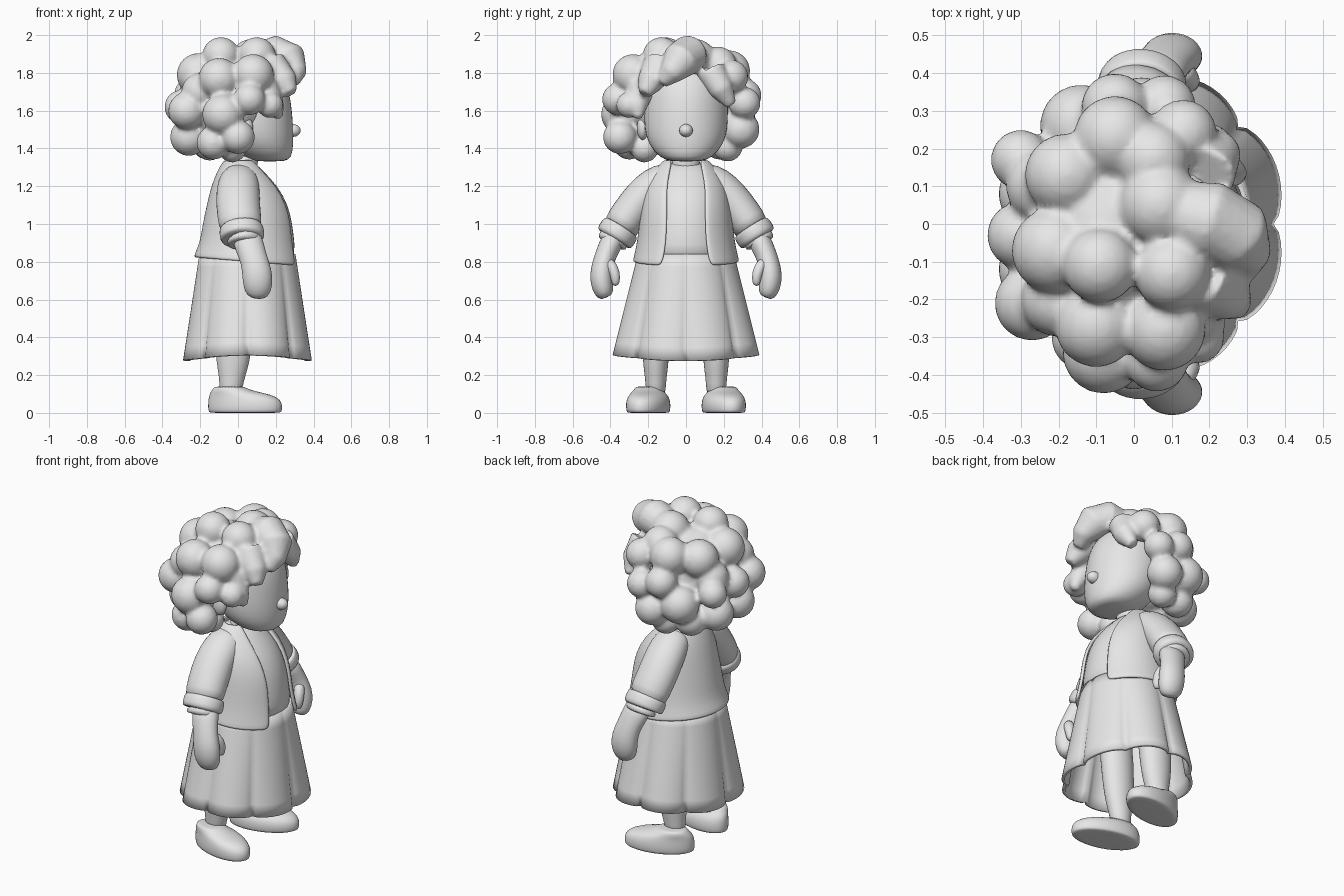
import bpy
import bmesh
from math import sin, cos, asin, pi
from mathutils import Vector, Matrix

cube = bpy.data.objects.get("Cube")
if cube:
    bpy.data.objects.remove(cube)

GREY = (0.8, 0.8, 0.8, 1)
clay = bpy.data.materials.new("plain grey")
clay.use_nodes = True
clay.diffuse_color = GREY
clay.node_tree.nodes["Principled BSDF"].inputs["Base Color"].default_value = GREY


def finish(name, bm, subdiv=0, mirror=False, thick=0):
    """Turn a bmesh into a smooth object with the usual modifiers."""
    bmesh.ops.recalc_face_normals(bm, faces=bm.faces)
    mesh = bpy.data.meshes.new(name)
    bm.to_mesh(mesh)
    bm.free()
    for face in mesh.polygons:
        face.use_smooth = True
    mesh.materials.append(clay)
    obj = bpy.data.objects.new(name, mesh)
    bpy.context.collection.objects.link(obj)
    if thick:
        mod = obj.modifiers.new("Thickness", "SOLIDIFY")
        mod.thickness, mod.offset = thick, 0
    if mirror:
        mod = obj.modifiers.new("Mirror", "MIRROR")
        mod.use_axis = (False, True, False)
        mod.use_mirror_merge = False
    if subdiv:
        mod = obj.modifiers.new("Smooth", "SUBSURF")
        mod.levels = mod.render_levels = subdiv
    return obj


def skin(bm, rings, closed=True, caps=True):
    """Join rings of points with quads."""
    rows = [[bm.verts.new(p) for p in ring] for ring in rings]
    n = len(rows[0])
    for a, b in zip(rows, rows[1:]):
        for j in range(n if closed else n - 1):
            k = (j + 1) % n
            bm.faces.new((a[j], a[k], b[k], b[j]))
    if caps:
        bm.faces.new(rows[0][::-1])
        bm.faces.new(rows[-1])


def ovals(sections, n=24, cy=0, turn=0):
    """Level oval rings from (z, centre x, radius x, radius y)."""
    spin = Matrix.Rotation(turn, 3, "Z")
    return [[spin @ Vector((rx * cos(2 * pi * j / n), ry * sin(2 * pi * j / n), 0))
             + Vector((cx, cy, z)) for j in range(n)] for z, cx, rx, ry in sections]


def tube(bm, path, ref=(1, 0, 0), wide=1.0, n=16):
    """Round tube through (x, y, z, radius); wide stretches it along ref."""
    pts = [Vector(p[:3]) for p in path]
    rings = []
    for i, p in enumerate(pts):
        t = (pts[min(i + 1, len(pts) - 1)] - pts[max(i - 1, 0)]).normalized()
        u = Vector(ref)
        u = (u - t * u.dot(t)).normalized()
        v = t.cross(u)
        r = path[i][3]
        rings.append([p + r * (wide * u * cos(2 * pi * j / n) + v * sin(2 * pi * j / n))
                      for j in range(n)])
    skin(bm, rings)


def ball(bm, centre, size):
    mat = Matrix.Translation(centre) @ Matrix.Diagonal((*size, 1))
    bmesh.ops.create_icosphere(bm, subdivisions=3, radius=1, matrix=mat)


# Head, nose, ears and neck
bm = bmesh.new()
skin(bm, ovals([(1.33, .17, .08, .08), (1.35, .155, .13, .14), (1.42, .11, .185, .2),
                (1.5, .085, .21, .222), (1.6, .06, .228, .225), (1.7, .04, .235, .222),
                (1.8, .03, .2, .2), (1.88, .02, .12, .12)]))
finish("head", bm, 1)
bm = bmesh.new()
ball(bm, (.29, 0, 1.495), (.042, .036, .034))
finish("nose", bm)
bm = bmesh.new()
ball(bm, (.03, .23, 1.51), (.05, .03, .065))
finish("ear", bm, mirror=True)
bm = bmesh.new()
skin(bm, ovals([(1.24, .02, .08, .09), (1.3, .03, .07, .075), (1.4, .05, .07, .07)]))
finish("neck", bm, 1)

# Curly hair: uneven curls and swept locks around a core, fused into one surface
CURLS = [(-.05, .23, 1.81, .11), (-.18, .13, 1.79, .11), (-.21, -.07, 1.79, .115),
         (-.09, -.11, 1.89, .1), (-.3, .17, 1.62, .08), (-.3, -.03, 1.62, .09),
         (-.27, -.21, 1.6, .1), (-.1, -.27, 1.77, .11), (.08, -.28, 1.79, .11),
         (.06, -.36, 1.66, .085), (-.08, -.34, 1.58, .11), (.17, -.3, 1.63, .07),
         (.1, -.13, 1.89, .1), (.07, .05, 1.87, .11), (.05, .17, 1.84, .1),
         (.13, .24, 1.78, .09), (-.05, .31, 1.68, .09), (.08, .31, 1.64, .085),
         (.02, .29, 1.5, .1), (-.14, .26, 1.55, .11), (-.02, .22, 1.41, .08),
         (0, -.35, 1.46, .09), (-.13, -.3, 1.43, .09), (-.03, -.22, 1.4, .075),
         (-.26, -.12, 1.46, .1), (-.26, .08, 1.46, .1), (-.15, 0, 1.42, .085),
         (-.16, .18, 1.43, .09), (-.24, .1, 1.68, .1), (-.2, -.2, 1.7, .1)]
LOCKS = [[(.1, .03, 1.87, .09), (.2, .01, 1.895, .105), (.27, -.03, 1.865, .1),
          (.3, -.08, 1.8, .065), (.29, -.13, 1.75, .035)],
         [(.17, -.14, 1.84, .09), (.25, -.19, 1.75, .07), (.28, -.22, 1.69, .035)],
         [(.14, -.24, 1.72, .08), (.2, -.26, 1.61, .05), (.22, -.25, 1.56, .02)],
         [(.19, .13, 1.81, .08), (.22, .19, 1.71, .065), (.21, .24, 1.63, .03)]]
bm = bmesh.new()
ball(bm, (-.06, -.03, 1.64), (.23, .28, .26))
for x, y, z, r in CURLS:
    ball(bm, (x, y, z), (r, r, r))
for lock in LOCKS:
    tube(bm, lock, ref=(1, 1, 0))
hair = finish("curly_hair", bm)
mod = hair.modifiers.new("Fuse", "REMESH")
mod.mode, mod.voxel_size, mod.use_smooth_shade = "VOXEL", .013, True
mod = hair.modifiers.new("Soften", "SMOOTH")
mod.factor, mod.iterations = .5, 3

# Dress top
bm = bmesh.new()
skin(bm, ovals([(.76, .055, .255, .255), (.9, .06, .242, .235), (1.0, .06, .23, .225),
                (1.1, .06, .208, .214), (1.2, .045, .168, .192), (1.28, .025, .11, .145),
                (1.33, .02, .07, .09)]))
finish("dress_top", bm, 1)

# Pleated skirt, with sharp valleys between soft folds
bm = bmesh.new()
rings = []
for step in range(9):
    t = step / 8
    ring = []
    for j in range(96):
        a = 2 * pi * j / 96
        fold = 1 - (.03 + .07 * t) * (1 - abs(sin(4 * a)) ** .6)
        hem = .305 - .03 * cos(a) ** 2
        ring.append((.05 + (.25 + .095 * t) * fold * cos(a),
                     (.25 + .145 * t) * fold * sin(a), .84 + (hem - .84) * t))
    rings.append(ring)
skin(bm, rings, caps=False)
finish("skirt", bm, thick=.018)

# Open jacket: rings that leave a gap at the chest
JACKET = [(.8, .055, .28, .275, .14), (.82, .055, .274, .268, .12), (.9, .057, .25, .25, .105),
          (1.0, .06, .237, .238, .1), (1.1, .06, .216, .227, .1), (1.2, .045, .177, .206, .1),
          (1.28, .02, .12, .16, .085), (1.34, .015, .078, .105, .075)]
bm = bmesh.new()
rings = []
for z, cx, rx, ry, gap in JACKET:
    a0 = asin(gap / ry)
    angles = [a0 + (2 * pi - 2 * a0) * j / 32 for j in range(33)]
    tilt = .08 if z < .85 else 0
    rings.append([(cx + rx * cos(a), ry * sin(a), z - tilt * rx * cos(a)) for a in angles])
skin(bm, rings, closed=False, caps=False)
finish("jacket", bm, 1, thick=.02)

# Sleeves, rolled cuffs and frills
bm = bmesh.new()
tube(bm, [(.01, .05, 1.26, .07), (.005, .13, 1.235, .092), (0, .2, 1.18, .1),
          (0, .265, 1.1, .102), (.01, .33, 1.01, .1), (.02, .36, .96, .095)], wide=1.17)
finish("sleeve", bm, 1, mirror=True)
bm = bmesh.new()
tube(bm, [(.015, .34, .985, .09), (.015, .343, .98, .106), (.02, .36, .955, .108),
          (.025, .38, .925, .108), (.025, .384, .918, .09)], wide=1.12)
finish("cuff", bm, 1, mirror=True)
bm = bmesh.new()
tube(bm, [(.025, .37, .94, .085), (.035, .395, .9, .085), (.035, .397, .895, .07)], wide=1.1)
finish("sleeve_frill", bm, 1, mirror=True)

# Forearm with mitten hand, and thumb
bm = bmesh.new()
tube(bm, [(.04, .37, .95, .065), (.065, .41, .87, .06), (.085, .435, .81, .056),
          (.1, .447, .75, .062), (.105, .447, .69, .062), (.105, .435, .64, .054),
          (.1, .42, .61, .035)], wide=1.3)
finish("hand", bm, 1, mirror=True)
bm = bmesh.new()
tube(bm, [(.12, .42, .81, .03), (.145, .385, .765, .031), (.15, .37, .71, .026),
          (.145, .375, .67, .016)])
finish("thumb", bm, 1, mirror=True)

# Legs and shoes
bm = bmesh.new()
skin(bm, ovals([(.08, -.04, .06, .052), (.16, -.035, .062, .054), (.23, -.028, .08, .064),
                (.32, -.025, .096, .072), (.5, -.01, .1, .08), (.7, 0, .1, .085)], cy=.16))
finish("leg", bm, 1, mirror=True)
bm = bmesh.new()
skin(bm, ovals([(0, .038, .19, .097), (.002, .038, .2, .104), (.03, .038, .205, .11),
                (.07, .036, .2, .107), (.098, .012, .17, .094), (.115, -.03, .115, .078),
                (.135, -.045, .085, .068), (.14, -.045, .07, .06)], cy=.2, turn=.28))
finish("shoe", bm, 1, mirror=True)
